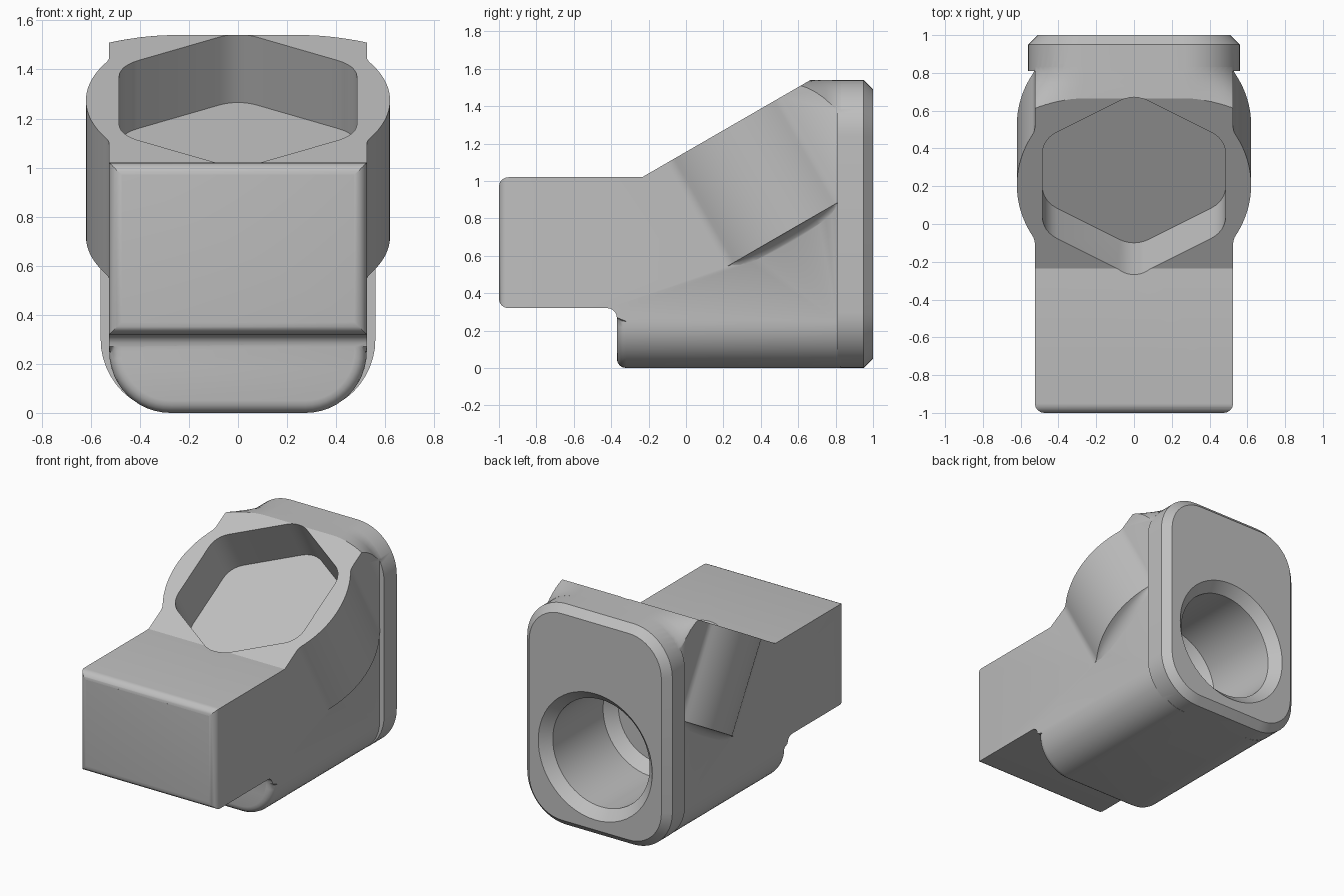
import bpy, bmesh
from math import sin, cos, pi, radians, sqrt, atan2
from mathutils import Matrix, Vector

cube = bpy.data.objects.get("Cube")
if cube:
    bpy.data.objects.remove(cube, do_unlink=True)

grey = bpy.data.materials.new("plain_grey")
grey.use_nodes = True
grey.diffuse_color = (0.52, 0.52, 0.52, 1)
grey.node_tree.nodes["Principled BSDF"].inputs["Base Color"].default_value = grey.diffuse_color


def finish(name, bm):
    bmesh.ops.recalc_face_normals(bm, faces=bm.faces)
    mesh = bpy.data.meshes.new(name)
    bm.to_mesh(mesh)
    bm.free()
    mesh.materials.append(grey)
    obj = bpy.data.objects.new(name, mesh)
    bpy.context.collection.objects.link(obj)
    return obj


def loft(rings):
    """Skin equal-length rings of points and cap both ends."""
    bm = bmesh.new()
    loops = [[bm.verts.new(p) for p in ring] for ring in rings]
    for a, b in zip(loops, loops[1:]):
        for i in range(len(a)):
            j = (i + 1) % len(a)
            bm.faces.new((a[i], a[j], b[j], b[i]))
    bm.faces.new(loops[0])
    bm.faces.new(loops[-1])
    bmesh.ops.recalc_face_normals(bm, faces=bm.faces)
    return bm


def arc(cx, cy, rx, ry, a0, a1, n):
    return [(cx + rx * cos(radians(a0 + (a1 - a0) * i / n)),
             cy + ry * sin(radians(a0 + (a1 - a0) * i / n))) for i in range(n + 1)]


def side_prism(profile, half):
    return loft([[(x, y, z) for y, z in profile] for x in (-half, half)])


def bevel(bm, rule, width, segments):
    edges = [e for e in bm.edges if rule(e.verts[0].co, e.verts[1].co)]
    bmesh.ops.bevel(bm, geom=edges, offset=width, segments=segments, profile=0.5,
                    affect='EDGES', clamp_overlap=False)


def combine(target, tool, operation):
    mod = target.modifiers.new(operation, 'BOOLEAN')
    mod.operation, mod.object, mod.solver = operation, tool, 'EXACT'
    bpy.ops.object.select_all(action='DESELECT')
    bpy.context.view_layer.objects.active = target
    target.select_set(True)
    bpy.ops.object.modifier_apply(modifier=mod.name)
    bpy.data.objects.remove(tool, do_unlink=True)


def near(a, b, axis, value):
    return abs(a[axis] - value) < 1e-4 and abs(b[axis] - value) < 1e-4


# Body: stepped side profile with a filleted step and rounded lower corners
W = 0.525
step = arc(-0.42, 0.27, 0.05, 0.05, 90, 0, 5)
bm = side_prism([(-1, 0.32)] + step + [(-0.37, 0), (0.83, 0), (0.83, 1.54), (-1, 1.54)], W)
bevel(bm, lambda a, b: near(a, b, 2, 0) and abs(a.x - b.x) < 1e-4, 0.25, 12)
bevel(bm, lambda a, b: near(a, b, 1, -0.37) and max(a.z, b.z) < 0.271
      and not near(a, b, 2, 0.27), 0.05, 4)
bevel(bm, lambda a, b: near(a, b, 1, -1) and min(a.z, b.z) < 1.5, 0.05, 4)
body = finish("housing_body", bm)

# Top corners sink smoothly into the rounded rear flange
sections = []
for y, drop in ((-1.2, 0.04), (0.6, 0.05), (0.65, 0.08), (0.7, 0.13),
                (0.75, 0.2), (0.8, 0.29), (0.9, 0.32)):
    right = arc(0.26, 1.54 - drop, 0.3, drop, 0, 90, 12)
    outline = [(0.56, -1)] + right + [(-x, z) for x, z in reversed(right)] + [(-0.56, -1)]
    sections.append([(x, y, z) for x, z in outline])
combine(body, finish("corner_mask", loft(sections)), 'INTERSECT')

# Angled frame of the sloping face: x across, y up the slope, z outward
c, s = cos(pi / 6), sin(pi / 6)
frame = Matrix(((1, 0, 0, 0), (0, c, -s, 0.205), (0, s, c, 1.274), (0, 0, 0, 1)))


def on_slope(points, height):
    return [frame @ Vector((x, y, height)) for x, y in points]


# Round boss around the pocket, blended into both side walls
R, r = 0.62, 0.1
fy = sqrt((R + r) ** 2 - (W + r) ** 2)
tilt = atan2(fy, W + r) * 180 / pi
side = ([(W - 0.01, -fy)] + arc(W + r, -fy, r, r, 180, 180 - tilt, 6)
        + arc(0, 0, R, R, -tilt, tilt, 24)[1:-1]
        + arc(W + r, fy, r, r, 180 + tilt, 180, 6) + [(W - 0.01, fy)])


def boss_outline(swell):
    base = W - 0.01
    half = [(base + (x - base) * swell, y) for x, y in side]
    return half + [(-x, -y) for x, y in half]


rings = [on_slope(boss_outline(1), 0.4)]
for i in range(7):
    a = pi / 2 * i / 6
    rings.append(on_slope(boss_outline(1 - 0.99 * sin(a)), -0.64 - 0.095 * (1 - cos(a))))
combine(body, finish("round_boss", loft(rings)), 'UNION')

# Trim to the flat front top, its rounded lip and the slope
lip = [(y, z) for y, z in arc(-0.95, 0.97, 0.05, 0.05, 178, 90, 5)]
trim = [(-3, 0.97)] + lip + [(-0.235, 1.02), (0.6657, 1.54), (0.6657, 3), (-3, 3)]
combine(body, finish("slope_trim", side_prism(trim, 2)), 'DIFFERENCE')

# Rear flange: rounded rectangle with a chamfered back edge
plate = (arc(0.26, 0.3, 0.3, 0.3, -90, 0, 12) + arc(0.26, 1.24, 0.3, 0.3, 0, 90, 12)
         + arc(-0.26, 1.24, 0.3, 0.3, 90, 180, 12) + arc(-0.26, 0.3, 0.3, 0.3, 180, 270, 12))
rings = []
for y, inset in ((0.81, 0), (0.95, 0), (1, 0.05)):
    k = 1 - inset / 0.3
    rings.append([((0.26 if x > 0 else -0.26) * (1 - k) + x * k, y,
                   (0.3 if z < 0.77 else 1.24) * (1 - k) + z * k) for x, z in plate])
combine(body, finish("rear_flange", loft(rings)), 'UNION')

# Hexagonal pocket with rounded corners
corner = 0.15
reach = (0.485 - corner) / c
hexagon = []
for i in range(6):
    a = 30 + 60 * i
    hexagon += arc(reach * cos(radians(a)), reach * sin(radians(a)),
                   corner, corner, a - 30, a + 30, 6)
combine(body, finish("hex_pocket", loft([on_slope(hexagon, h) for h in (0.3, -0.32)])),
        'DIFFERENCE')

# Rear bore with a chamfered mouth and tapered end
bore = [[(x, y, z) for x, z in arc(0, 0.56, rad, rad, 0, 360, 64)[:-1]]
        for y, rad in ((1.02, 0.46), (0.934, 0.374), (0.38, 0.374), (0.31, 0.304))]
combine(body, finish("rear_bore", loft(bore)), 'DIFFERENCE')

bpy.ops.object.select_all(action='DESELECT')
body.select_set(True)
bpy.context.view_layer.objects.active = body
bpy.ops.object.shade_smooth_by_angle(angle=radians(28))
